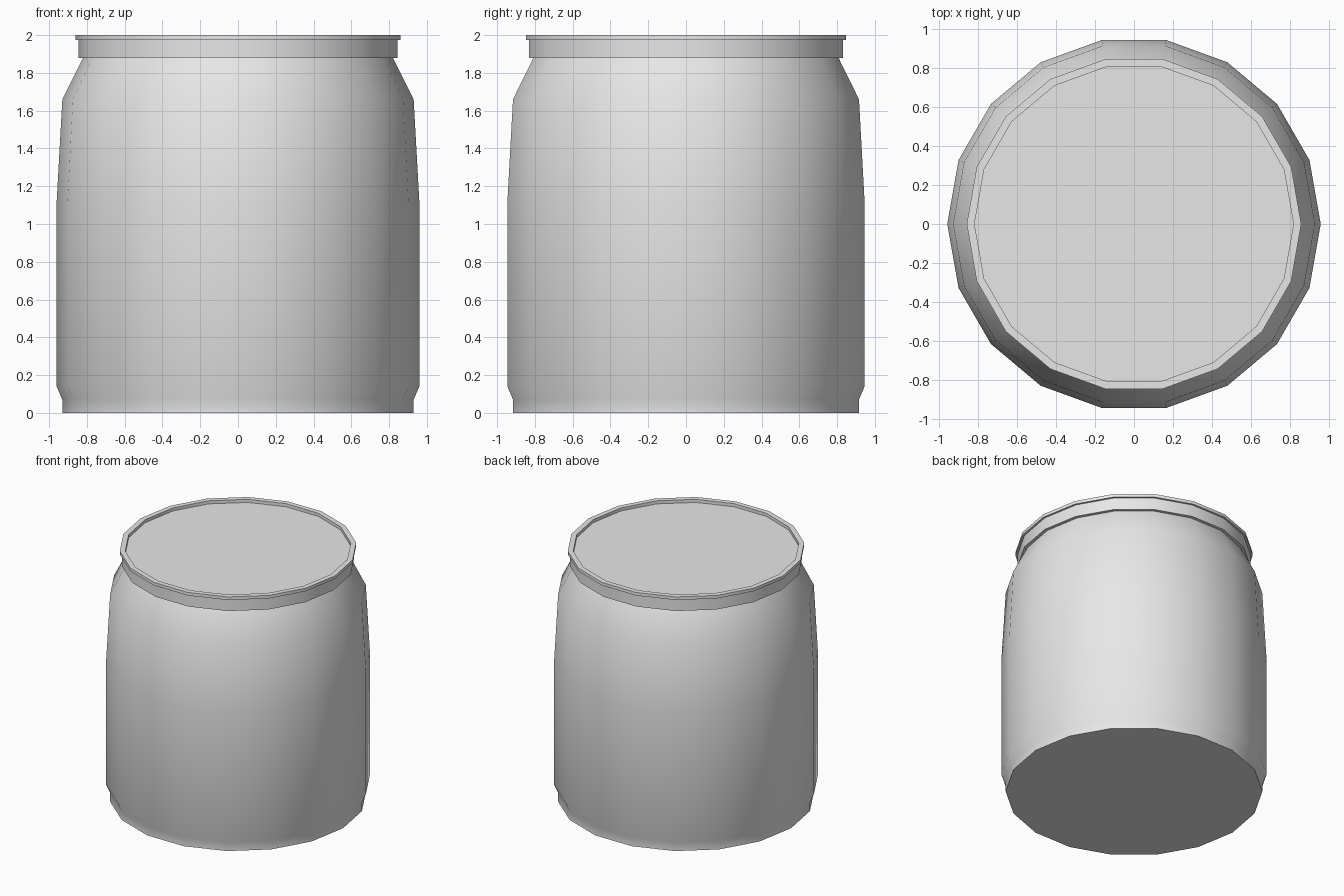
import bpy
import math

SIDES = 18

cube = bpy.data.objects.get("Cube")
if cube:
    bpy.data.objects.remove(cube, do_unlink=True)


def make_material(name, colour):
    mat = bpy.data.materials.new(name)
    mat.use_nodes = True
    mat.diffuse_color = colour
    mat.node_tree.nodes["Principled BSDF"].inputs["Base Color"].default_value = colour
    return mat


def lathe(name, profile, mat):
    """Spin a (radius, height) profile, listed bottom to top, and cap both ends."""
    verts, faces = [], []
    for radius, height in profile:
        for i in range(SIDES):
            a = math.tau * i / SIDES
            verts.append((radius * math.cos(a), radius * math.sin(a), height))
    for ring in range(len(profile) - 1):
        low, high = ring * SIDES, (ring + 1) * SIDES
        for i in range(SIDES):
            j = (i + 1) % SIDES
            faces.append((low + i, low + j, high + j, high + i))
    faces.append(tuple(reversed(range(SIDES))))
    faces.append(tuple(range(len(verts) - SIDES, len(verts))))
    mesh = bpy.data.meshes.new(name)
    mesh.from_pydata(verts, [], faces)
    mesh.materials.append(mat)
    obj = bpy.data.objects.new(name, mesh)
    bpy.context.collection.objects.link(obj)
    bpy.ops.object.select_all(action="DESELECT")
    obj.select_set(True)
    bpy.context.view_layer.objects.active = obj
    bpy.ops.object.shade_smooth_by_angle(angle=math.radians(30))
    return obj


grey = make_material("light grey", (0.8, 0.8, 0.8, 1))

# Jar body: narrow foot, straight wall, sloping shoulder
lathe("jar_body", [(0.93, 0), (0.93, 0.07), (0.96, 0.14), (0.96, 1.12),
                   (0.93, 1.66), (0.82, 1.88)], grey)

# Lid: band, overhanging rim and shallow recessed top
lathe("lid", [(0.82, 1.88), (0.845, 1.88), (0.845, 1.975), (0.86, 1.975),
              (0.86, 2), (0.82, 2), (0.82, 1.975)], grey)
